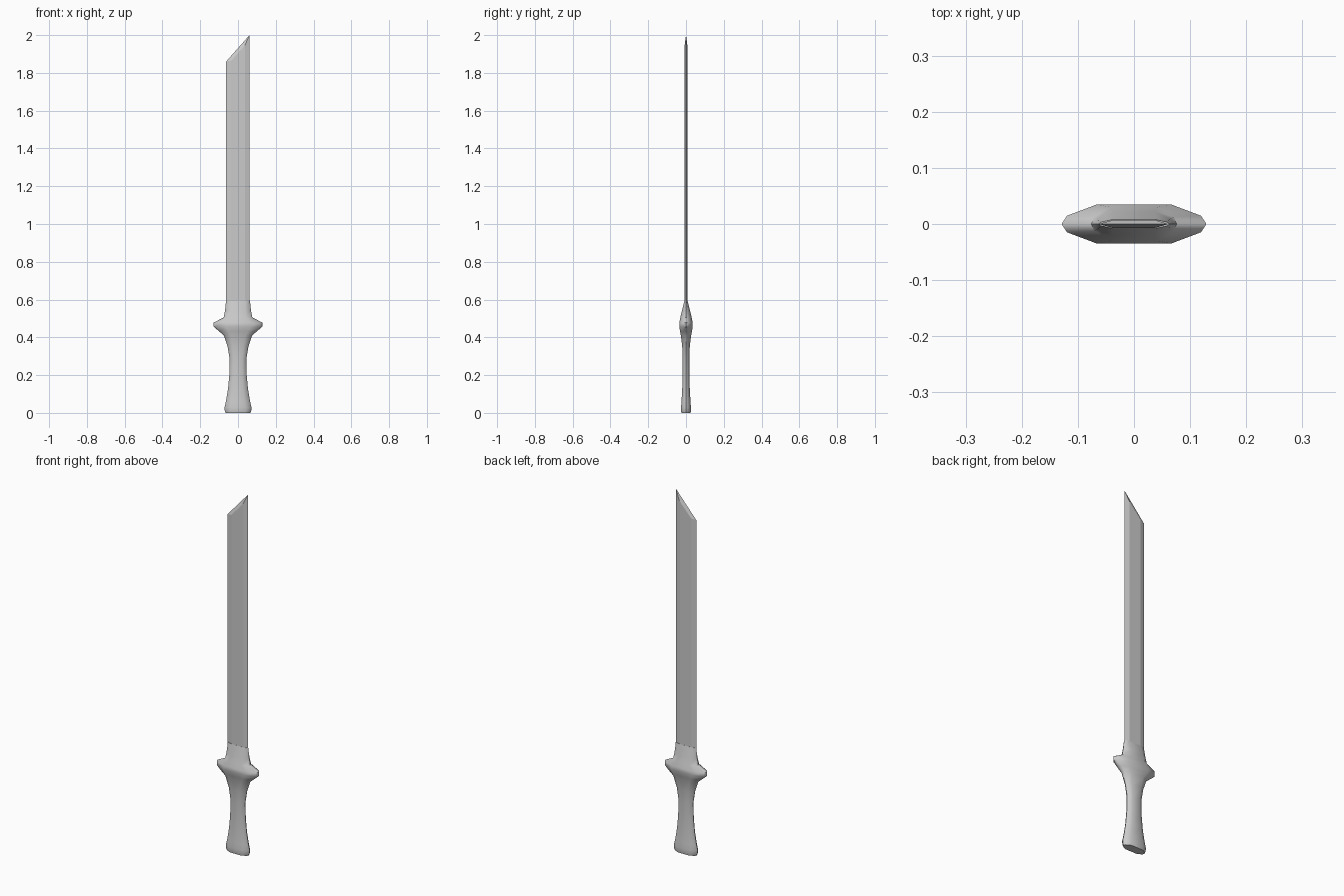
import bpy

if "Cube" in bpy.data.objects:
    bpy.data.objects.remove(bpy.data.objects["Cube"])


def make_object(name, verts, faces, smooth_angle=None):
    mesh = bpy.data.meshes.new(name)
    mesh.from_pydata(verts, [], faces)
    mesh.update()
    obj = bpy.data.objects.new(name, mesh)
    bpy.context.collection.objects.link(obj)
    bpy.ops.object.select_all(action='DESELECT')
    obj.select_set(True)
    bpy.context.view_layer.objects.active = obj
    bpy.ops.object.mode_set(mode='EDIT')
    bpy.ops.mesh.select_all(action='SELECT')
    bpy.ops.mesh.normals_make_consistent(inside=False)
    bpy.ops.object.mode_set(mode='OBJECT')
    if smooth_angle:
        bpy.ops.object.shade_smooth_by_angle(angle=smooth_angle)
    return obj


def ring(z, w, d, flat):
    # ten-sided flattened section: flat front/back, chamfered sides, pointed ends
    mid = flat + (1 - flat) * 0.85
    quarter = [(w, 0), (w * mid, d * 0.42), (w * flat, d)]
    half = quarter + [(-x, y) for x, y in reversed(quarter)]
    loop = half + [(x, -y) for x, y in reversed(half[1:-1])]
    return [(x, y, z) for x, y in loop]


# Hilt: grip, flared pommel, guard and collar lofted as one body
# (height, half width, half depth, flat fraction)
sections = [
    (0.000, 0.066, 0.024, 0.55), (0.010, 0.070, 0.026, 0.55),
    (0.030, 0.071, 0.026, 0.55), (0.060, 0.064, 0.024, 0.52),
    (0.125, 0.053, 0.020, 0.50), (0.200, 0.046, 0.018, 0.50),
    (0.285, 0.044, 0.018, 0.50), (0.350, 0.055, 0.020, 0.50),
    (0.410, 0.075, 0.027, 0.52), (0.432, 0.100, 0.032, 0.52),
    (0.457, 0.129, 0.035, 0.51), (0.478, 0.129, 0.035, 0.51),
    (0.505, 0.076, 0.030, 0.55), (0.540, 0.069, 0.022, 0.55),
    (0.595, 0.063, 0.008, 0.60),
]
n = 10
verts, faces = [], []
for i, s in enumerate(sections):
    verts += ring(*s)
    if i:
        a, b = (i - 1) * n, i * n
        faces += [(a + k, a + (k + 1) % n, b + (k + 1) % n, b + k) for k in range(n)]
faces += [tuple(range(n)), tuple(range(len(verts) - n, len(verts)))]
make_object("hilt", verts, faces, 0.7)

# Blade: bevelled slab with a slanted tip, sharp outline and raised flats
outline = [(-0.063, 0.58), (0.061, 0.58), (0.061, 2.0), (-0.063, 1.86)]
flats = [(-0.036, 0.58), (0.036, 0.58), (0.036, 1.945), (-0.036, 1.865)]
verts = [(x, 0, z) for x, z in outline]
for y in (-0.0075, 0.0075):
    verts += [(x, y, z) for x, z in flats]
faces = [(4, 5, 6, 7), (8, 9, 10, 11), (0, 4, 5, 1, 9, 8)]
for k in (1, 2, 3):
    j = (k + 1) % 4
    faces += [(k, j, 4 + j, 4 + k), (k, j, 8 + j, 8 + k)]
make_object("blade", verts, faces)
